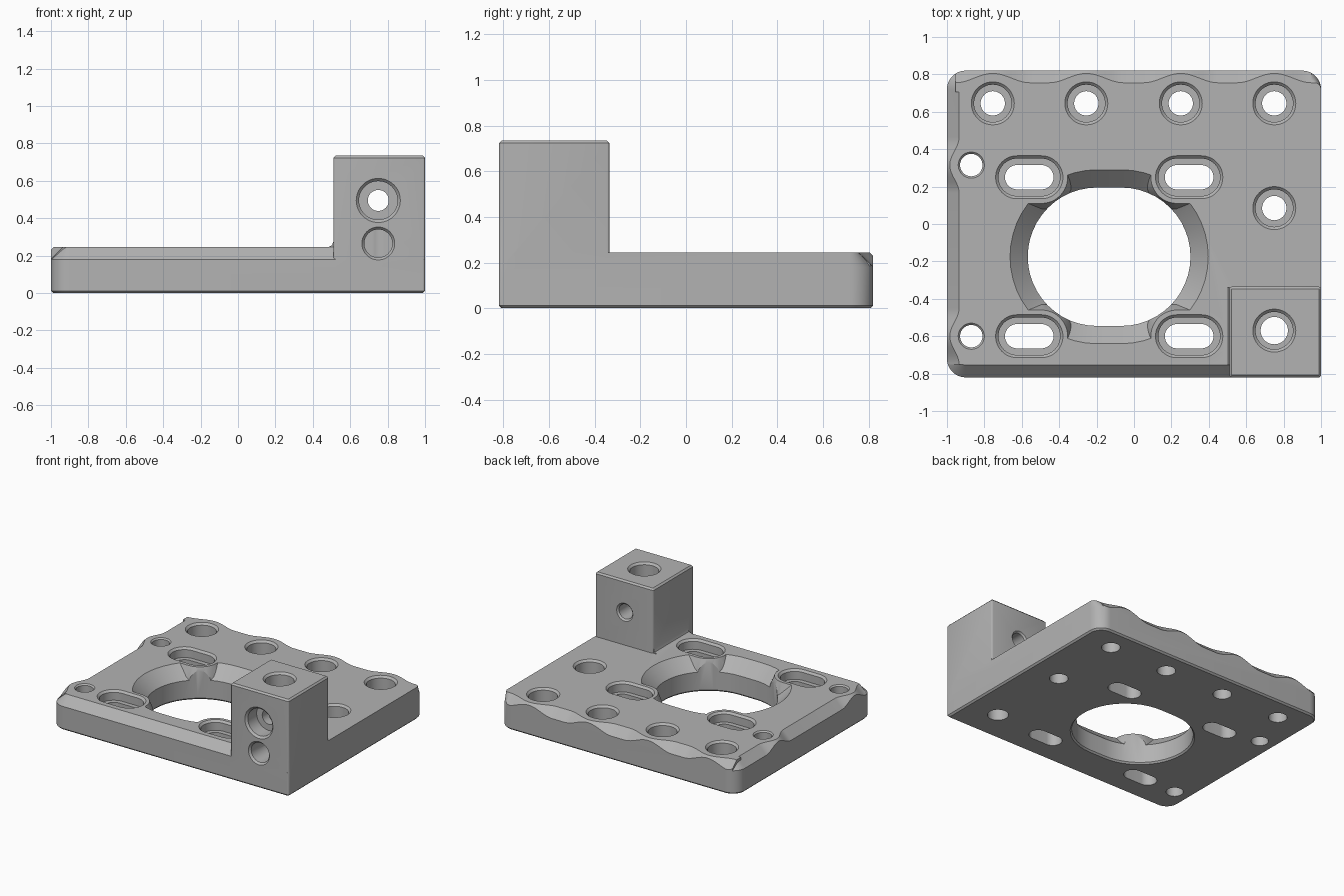
import bpy, bmesh
from math import sin, cos, pi, radians

old = bpy.data.objects.get("Cube")
if old:
    bpy.data.objects.remove(old, do_unlink=True)

TOP, EDGE, CH = 0.245, 0.82, 0.065     # plate height, half depth, edge chamfer

grey = bpy.data.materials.new("machined_grey")
grey.use_nodes = True
colour = (0.45, 0.45, 0.45, 1)
grey.diffuse_color = colour
grey.node_tree.nodes["Principled BSDF"].inputs["Base Color"].default_value = colour


def loft(name, rings, axis="z"):
    """Closed solid through a list of (outline, level) rings."""
    bm = bmesh.new()
    loops = [[bm.verts.new((x, y, h) if axis == "z" else (x, h, y)) for x, y in ring]
             for ring, h in rings]
    for a, b in zip(loops, loops[1:]):
        for i in range(len(a)):
            j = (i + 1) % len(a)
            bm.faces.new((a[i], a[j], b[j], b[i]))
    bm.faces.new(loops[0])
    bm.faces.new(loops[-1])
    bmesh.ops.recalc_face_normals(bm, faces=bm.faces[:])
    mesh = bpy.data.meshes.new(name)
    bm.to_mesh(mesh)
    bm.free()
    mesh.materials.append(grey)
    ob = bpy.data.objects.new(name, mesh)
    bpy.context.collection.objects.link(ob)
    return ob


def combine(target, tool, operation):
    mod = target.modifiers.new("combine", "BOOLEAN")
    mod.operation, mod.solver, mod.object = operation, "EXACT", tool
    bpy.context.view_layer.objects.active = target
    bpy.ops.object.modifier_apply(modifier=mod.name)
    bpy.data.objects.remove(tool, do_unlink=True)


def stadium(cx, cy, half, r, n=24):
    """Circle, or a slot when half is above zero."""
    pts = []
    for side, start in ((1, -pi / 2), (-1, pi / 2)):
        count = n + 1 if half else n
        pts += [(cx + side * half + r * cos(start + pi * i / n),
                 cy + r * sin(start + pi * i / n)) for i in range(count)]
    return pts


def rounded(x0, x1, y0, y1, radii, n=10):
    """Rectangle with its own radius at each corner, from front right round."""
    pts = []
    corners = ((x1, y0, -1, 1), (x1, y1, -1, -1), (x0, y1, 1, -1), (x0, y0, 1, 1))
    for k, ((x, y, sx, sy), r) in enumerate(zip(corners, radii)):
        for i in range(n + 1):
            a = pi / 2 * (k - 1 + i / n)
            pts.append((x + sx * r + r * cos(a), y + sy * r + r * sin(a)))
    return pts


def bore(cx, cy, half, steps, axis="z"):
    return loft("cutter", [(stadium(cx, cy, half, r), h) for r, h in steps], axis)


def counterbore(top, floor, wide=0.1, narrow=0.065):
    return [(narrow, -0.1), (narrow, floor), (wide, floor), (wide, top - 0.015),
            (wide + 0.015, top), (wide + 0.015, top + 0.05)]


def outline(inset=0.0):
    r = 0.1 - inset
    return rounded(-1 + inset, 1 - inset, -EDGE + inset, EDGE - inset, (0.013, r, r, r))


# Plate with chamfered front, back and right edges
inner = 0.1 - CH
plate = loft("mounting_plate", [
    (outline(0.012), 0), (outline(), 0.012), (outline(), TOP - CH),
    (rounded(-1 + CH, 1, -EDGE + CH, EDGE - CH, (0.005, inner, inner, inner)), TOP)])

# Flared upper part of the large opening
OX, OY, OH, OR = -0.133, -0.175, 0.065, 0.37
combine(plate, bore(OX, OY, OH, [(OR, 0.15), (OR + 0.095, TOP), (OR + 0.095, 0.3)]),
        "DIFFERENCE")

# Raised lands around the slots, standing into the flare
slots = [(x, y) for x in (-0.56, 0.295) for y in (0.25, -0.6)]
for x, y in slots:
    combine(plate, bore(x, y, 0.065, [(0.18, 0.1), (0.17, 0.17), (0.14, TOP)]), "UNION")


# Rounded lands that fill the edge chamfer beside the outer holes
def edge_land(centre, width, height, side):
    edge = (EDGE if side == "back" else 1) - CH

    def ring(push):
        pts = [(centre - width, edge - 0.05), (centre + width, edge - 0.05)]
        for i in range(25):
            t = 1 - i / 12
            pts.append((centre + width * t, edge + push + height * (1 + cos(pi * t)) / 2))
        return pts if side == "back" else [(-v, u) for u, v in pts]

    land = loft("land", [(ring(CH), TOP - CH), (ring(0), TOP)])
    combine(land, loft("clip", [(outline(), 0.1), (outline(), 0.4)]), "INTERSECT")
    combine(plate, land, "UNION")


back_holes = (-0.755, -0.255, 0.25, 0.75)
side_holes = (0.315, -0.6)
for x in back_holes:
    edge_land(x, 0.2, 0.05, "back")
for y in side_holes:
    edge_land(y, 0.15, 0.05, "right")

# Corner block with lightly broken edges, and a small fillet at its foot
BX, BY, BT, B = 0.51, -0.335, 0.735, 0.012


def block_ring(inset):
    return rounded(BX + inset, 1 - inset, -EDGE + inset, BY - inset, (B + 0.001 - inset,) * 4, 3)


block = loft("corner_block", [(block_ring(0), 0.1), (block_ring(0), BT - B),
                              (block_ring(B), BT)])
combine(plate, block, "UNION")
foot = loft("foot_fillet", [
    ([(BX - 0.03, TOP - 0.01), (BX + 0.02, TOP - 0.01), (BX + 0.02, TOP + 0.03),
      (BX, TOP + 0.03), (BX - 0.008, TOP + 0.01), (BX - 0.03, TOP)], h)
    for h in (-EDGE + CH, BY - 0.005)], "y")
combine(plate, foot, "UNION")

# Straight part of the large opening, broken at the underside
combine(plate, bore(OX, OY, OH, [(OR + 0.02, -0.01), (OR, 0.012), (OR, 0.4)]), "DIFFERENCE")

# Slots, counterbored holes and plain holes
for x, y in slots:
    combine(plate, bore(x, y, 0.065, counterbore(TOP, 0.17)), "DIFFERENCE")
for x, y in [(x, 0.645) for x in back_holes] + [(0.75, 0.085)]:
    combine(plate, bore(x, y, 0, counterbore(TOP, 0.11)), "DIFFERENCE")
for y in side_holes:
    combine(plate, bore(-0.87, y, 0, [(0.06, -0.1), (0.06, TOP - 0.01), (0.07, TOP),
                                      (0.07, 0.4)]), "DIFFERENCE")

# Block bores: one down through the top, two from the front
combine(plate, bore(0.75, -0.57, 0, counterbore(BT, 0.6, 0.1, 0.073)), "DIFFERENCE")
combine(plate, bore(0.75, 0.495, 0, [
    (0.118, -0.9), (0.118, -EDGE), (0.103, -EDGE + 0.015), (0.103, -0.7), (0.056, -0.7),
    (0.056, BY - 0.012), (0.068, BY), (0.068, -0.2)], "y"), "DIFFERENCE")
combine(plate, bore(0.75, 0.265, 0, [
    (0.088, -0.9), (0.088, -EDGE), (0.075, -EDGE + 0.015), (0.075, -0.5)], "y"), "DIFFERENCE")

# Smooth the round walls, keep the machined edges crisp
bpy.ops.object.select_all(action="DESELECT")
plate.select_set(True)
bpy.context.view_layer.objects.active = plate
bpy.ops.object.shade_smooth_by_angle(angle=radians(25))
